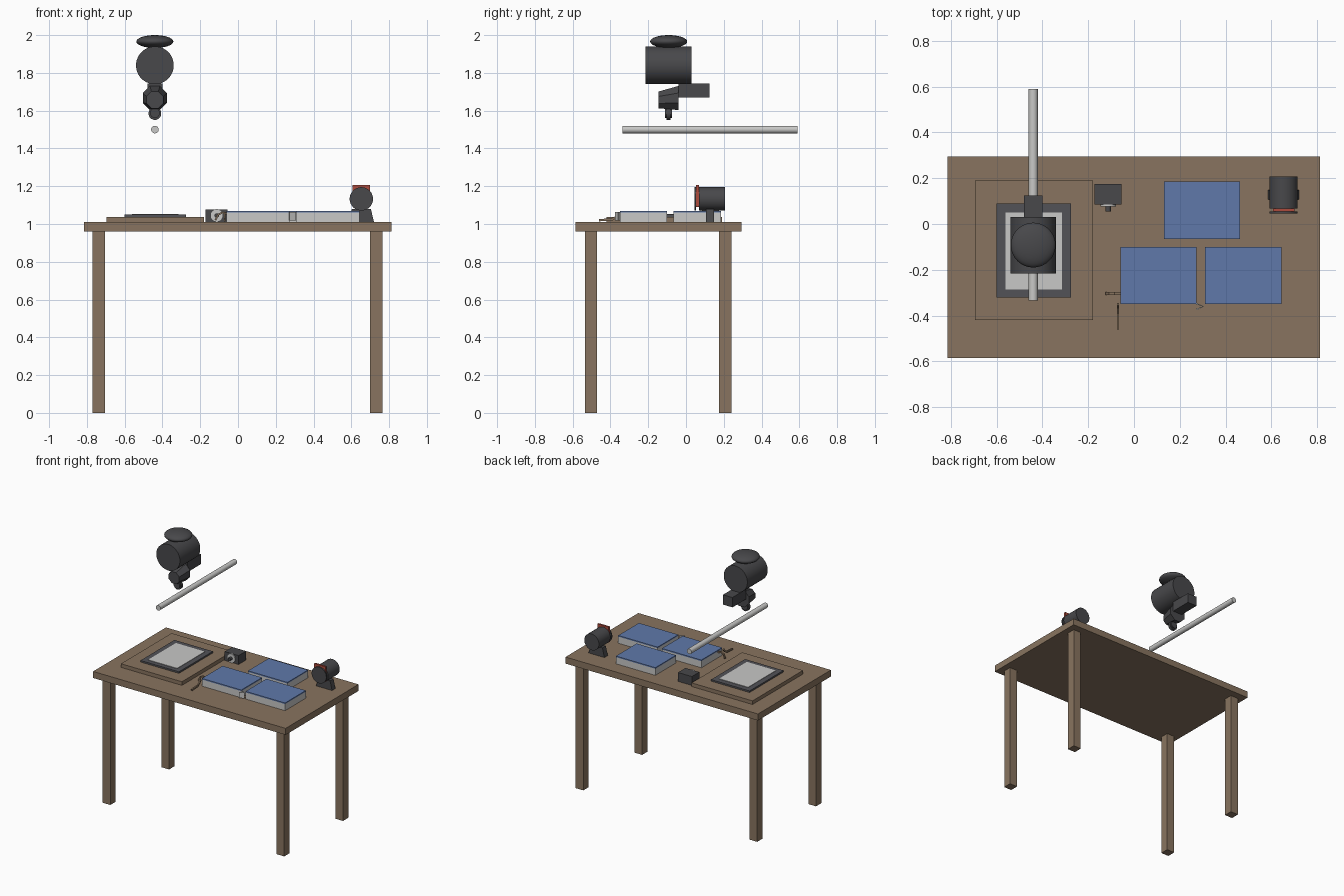
import bpy, bmesh, math
from mathutils import Vector

if "Cube" in bpy.data.objects:
    bpy.data.objects.remove(bpy.data.objects["Cube"])


def material(name, rgb):
    m = bpy.data.materials.new(name)
    m.use_nodes = True
    m.diffuse_color = (*rgb, 1)
    m.node_tree.nodes["Principled BSDF"].inputs["Base Color"].default_value = (*rgb, 1)
    return m


WOOD = material("brown wood", (0.25, 0.175, 0.115))
DARK = material("charcoal metal", (0.065, 0.065, 0.07))
FRAME = material("easel grey", (0.085, 0.085, 0.095))
WHITE = material("pale grey", (0.58, 0.58, 0.57))
BLUE = material("blue liquid", (0.115, 0.19, 0.4))
RED = material("red filter", (0.42, 0.07, 0.045))


def finish(name, bm, mat, smooth=False):
    bmesh.ops.recalc_face_normals(bm, faces=bm.faces)
    me = bpy.data.meshes.new(name)
    bm.to_mesh(me)
    bm.free()
    me.materials.append(mat)
    ob = bpy.data.objects.new(name, me)
    bpy.context.collection.objects.link(ob)
    if smooth:
        bpy.ops.object.select_all(action='DESELECT')
        ob.select_set(True)
        bpy.context.view_layer.objects.active = ob
        bpy.ops.object.shade_smooth_by_angle(angle=math.radians(35))
    return ob


def box(name, x, y, z, mat):
    """Box from three (low, high) ranges."""
    bm = bmesh.new()
    bmesh.ops.create_cube(bm, size=1)
    for v in bm.verts:
        v.co = Vector([a + (b - a) * (c + 0.5) for (a, b), c in zip((x, y, z), v.co)])
    return finish(name, bm, mat)


def rod_y(name, x, z, y, r, mat, sides=32, front_r=None, front_dz=0, smooth=True):
    """Round part along y; the front end may differ in radius and height."""
    bm = bmesh.new()
    rings = []
    for yy, rad, dz in ((y[0], front_r or r, front_dz), (y[1], r, 0)):
        angles = [2 * math.pi * (i + 0.5) / sides for i in range(sides)]
        rings.append([bm.verts.new((x + rad * math.cos(a), yy, z + dz + rad * math.sin(a)))
                      for a in angles])
    for i in range(sides):
        j = (i + 1) % sides
        bm.faces.new((rings[0][i], rings[0][j], rings[1][j], rings[1][i]))
    bm.faces.new(rings[0])
    bm.faces.new(rings[1])
    return finish(name, bm, mat, smooth)


def strip(name, points, width, thick, mat):
    """Bent band through points, widened along one direction and given thickness."""
    bm = bmesh.new()
    side = Vector(width) / 2
    rows = [(bm.verts.new(Vector(p) - side), bm.verts.new(Vector(p) + side)) for p in points]
    for a, b in zip(rows, rows[1:]):
        bm.faces.new((a[0], a[1], b[1], b[0]))
    ob = finish(name, bm, mat)
    mod = ob.modifiers.new("thickness", 'SOLIDIFY')
    mod.thickness = thick
    mod.offset = 0
    return ob


# Table
box("table_top", (-0.815, 0.812), (-0.585, 0.295), (0.96, 1.01), WOOD)
for sx, x in (("right", -0.77), ("left", 0.70)):
    for sy, y in (("front", -0.535), ("back", 0.175)):
        box(f"{sy}_{sx}_leg", (x, x + 0.065), (y, y + 0.065), (0, 0.96), WOOD)

# Baseboard with the paper easel
box("baseboard", (-0.695, -0.18), (-0.42, 0.19), (1.01, 1.038), WOOD)
box("easel_frame", (-0.60, -0.275), (-0.32, 0.09), (1.038, 1.05), FRAME)
box("easel_paper", (-0.56, -0.315), (-0.285, 0.05), (1.05, 1.053), WHITE)

# Projector head and its support rod
HX = -0.44
rod_y("support_rod", HX, 1.50, (-0.335, 0.59), 0.02, WHITE)
rod_y("lamp_house", HX, 1.84, (-0.215, 0.03), 0.1, DARK)
box("rear_carriage", (HX - 0.04, HX + 0.04), (-0.04, 0.125), (1.67, 1.745), DARK)
rod_y("bellows", HX, 1.667, (-0.145, -0.04), 0.069, DARK, sides=8,
      front_r=0.048, front_dz=-0.01, smooth=False)
rod_y("lens_mount", HX, 1.587, (-0.112, -0.075), 0.026, DARK, sides=16)
rod_y("lens_ring", HX, 1.585, (-0.102, -0.083), 0.034, DARK, sides=16)
bm = bmesh.new()
bmesh.ops.create_uvsphere(bm, u_segments=32, v_segments=16, radius=1)
for v in bm.verts:
    v.co = Vector((HX + v.co.x * 0.098, -0.092 + v.co.y * 0.098, 1.966 + v.co.z * 0.034))
finish("lamp_cap", bm, DARK, True)

# Three trays of liquid
for i, (x, y) in enumerate(((-0.06, -0.35), (0.31, -0.35), (0.13, -0.065))):
    box(f"tray_{i + 1}", (x, x + 0.333), (y, y + 0.25), (1.01, 1.06), WHITE)
    box(f"tray_surface_{i + 1}", (x, x + 0.333), (y, y + 0.25), (1.06, 1.069), BLUE)

# Tongs: two bent bands by the first tray, one folded between the trays
strip("side_tongs", [(-0.12, -0.303, 1.02), (-0.105, -0.303, 1.05), (-0.085, -0.303, 1.06),
                     (-0.06, -0.303, 1.055)], (0, 0.012, 0), 0.01, WOOD)
strip("front_tongs", [(-0.07, -0.46, 1.02), (-0.07, -0.39, 1.025), (-0.07, -0.365, 1.04),
                      (-0.07, -0.35, 1.06)], (0.01, 0, 0), 0.012, WOOD)
strip("folded_tongs", [(0.27, -0.347, 1.04), (0.303, -0.36, 1.04), (0.272, -0.373, 1.04)],
      (0, 0, 0.045), 0.006, WHITE)

# Timer
box("timer_case", (-0.172, -0.055), (0.085, 0.175), (1.01, 1.078), DARK)
rod_y("timer_dial", -0.113, 1.045, (0.077, 0.085), 0.034, WHITE)
rod_y("timer_knob", -0.113, 1.045, (0.055, 0.077), 0.012, DARK, sides=16)

# Safelight on its cradle
LX = 0.653
rod_y("safelight_body", LX, 1.133, (0.068, 0.207), 0.062, DARK)
rod_y("safelight_rim", LX, 1.133, (0.045, 0.054), 0.062, DARK)
box("safelight_filter", (LX - 0.047, LX + 0.047), (0.054, 0.068), (1.09, 1.207), RED)
foot = box("safelight_foot", (LX - 0.067, LX + 0.067), (0.107, 0.148), (1.01, 1.08), DARK)
for v in foot.data.vertices:
    if v.co.z > 1.05:
        v.co.x = LX + (v.co.x - LX) * 0.75
